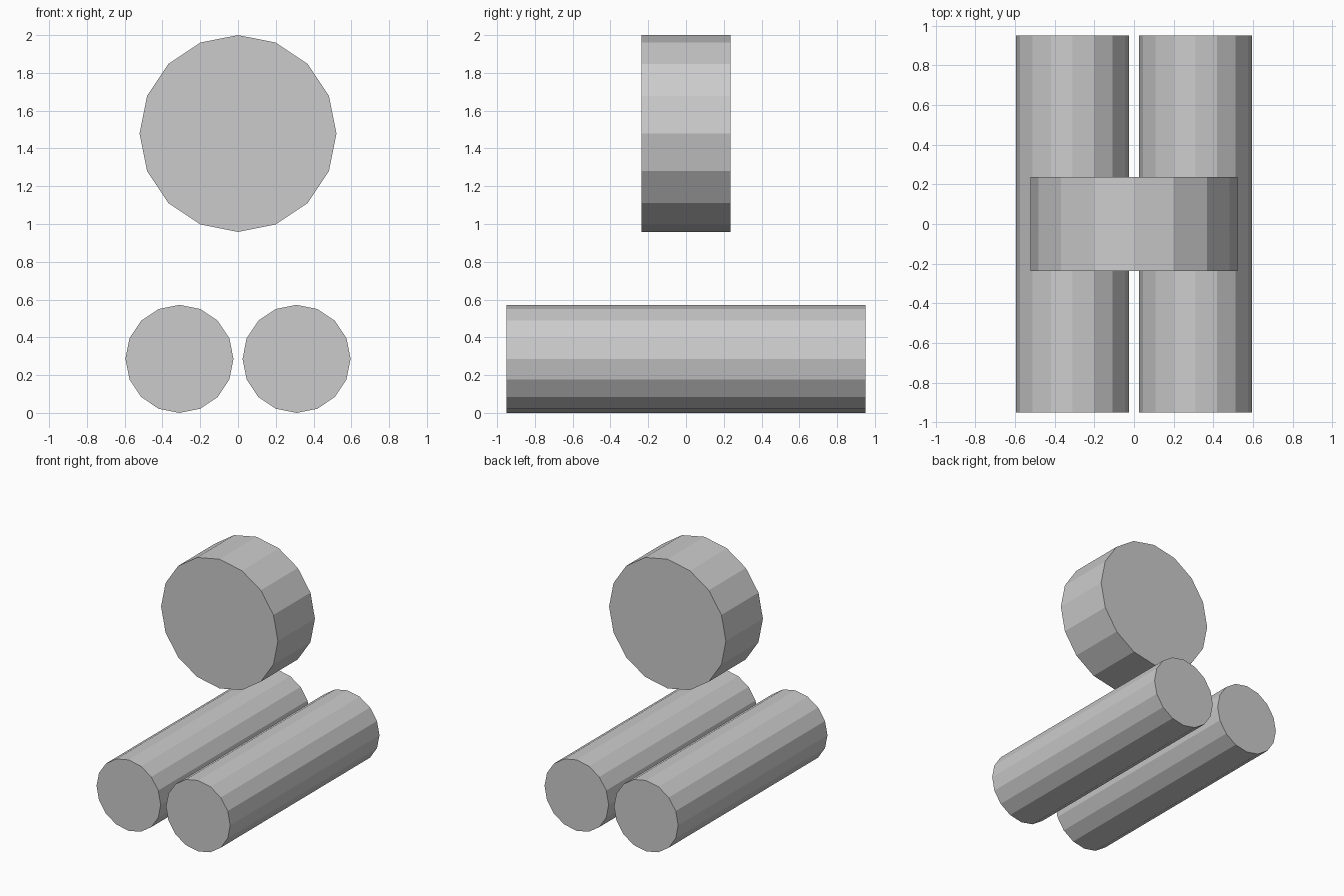
import bpy
from math import pi

if "Cube" in bpy.data.objects:
    bpy.data.objects.remove(bpy.data.objects["Cube"])


def drum(name, x, z, radius, length):
    """Flat-shaded 16-sided cylinder lying along y, with a vertex at the top."""
    bpy.ops.mesh.primitive_cylinder_add(
        vertices=16, radius=radius, depth=length,
        location=(x, 0, z), rotation=(pi / 2, 0, 0))
    obj = bpy.context.object
    obj.name = name
    bpy.ops.object.transform_apply(location=False, rotation=True, scale=False)
    return obj


# Two long rollers lying side by side on the ground
for side, sign in (("left", -1), ("right", 1)):
    drum(f"{side}_roller", sign * 0.31, 0.286, 0.286, 1.902)

# Short wide disc floating above them
drum("upper_disc", 0, 1.479, 0.521, 0.472)
